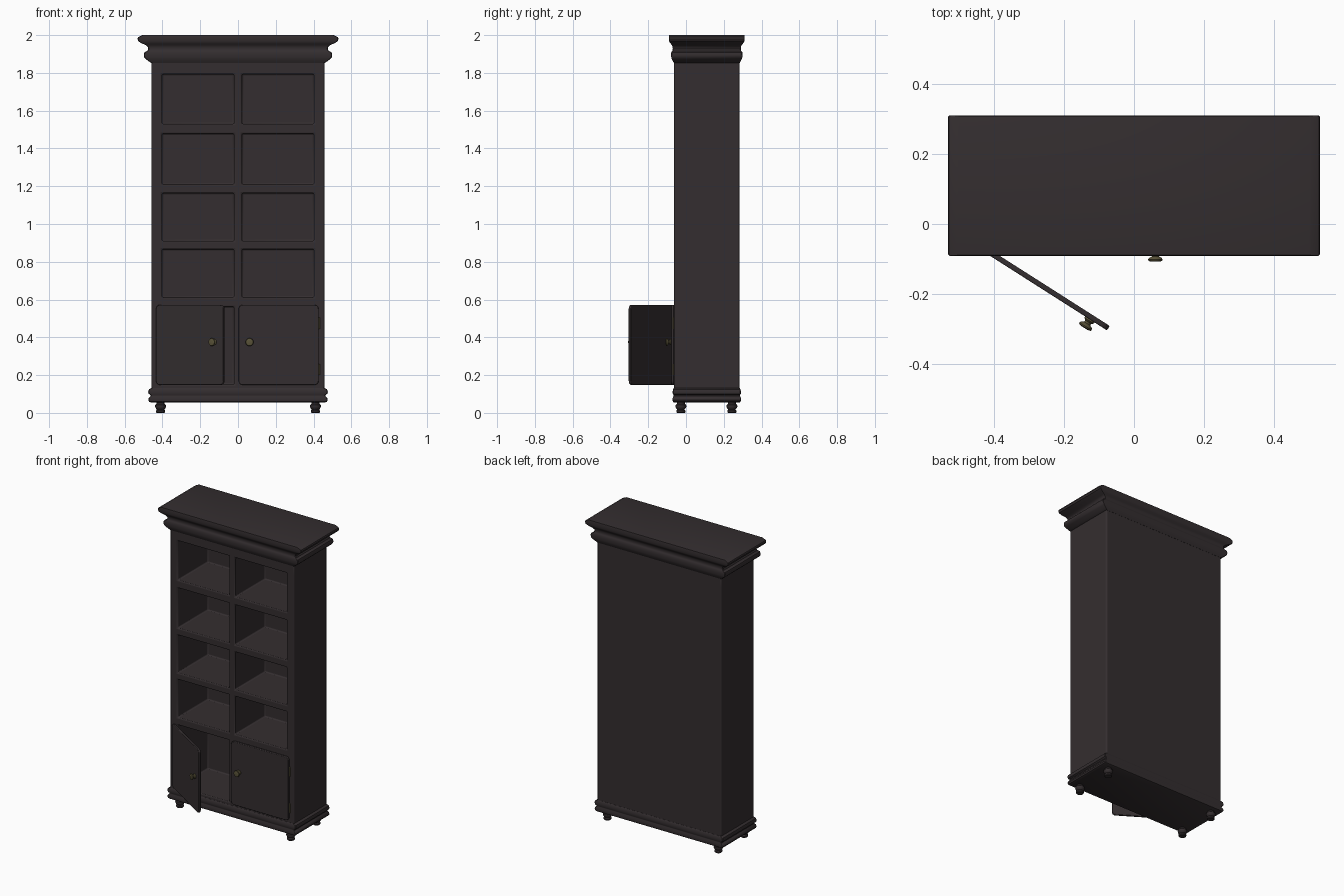
import bpy, bmesh, math
from mathutils import Matrix

if "Cube" in bpy.data.objects:
    bpy.data.objects.remove(bpy.data.objects["Cube"])

CY = 0.11                      # depth centre of the carcass
FRONT, BACK = -0.063, 0.283


def material(name, colour):
    m = bpy.data.materials.new(name)
    m.diffuse_color = (*colour, 1)
    m.use_nodes = True
    m.node_tree.nodes["Principled BSDF"].inputs["Base Color"].default_value = m.diffuse_color
    return m


WOOD = material("dark_wood", (0.034, 0.027, 0.029))
BRASS = material("aged_brass", (0.10, 0.085, 0.04))


def finish(bm, name, mat, matrix=Matrix(), bevel=0, segments=2):
    bmesh.ops.recalc_face_normals(bm, faces=bm.faces)
    me = bpy.data.meshes.new(name)
    bm.to_mesh(me)
    bm.free()
    me.materials.append(mat)
    ob = bpy.data.objects.new(name, me)
    bpy.context.collection.objects.link(ob)
    ob.matrix_world = matrix
    if bevel:
        b = ob.modifiers.new("Bevel", 'BEVEL')
        b.width, b.segments, b.limit_method = bevel, segments, 'ANGLE'
    bpy.ops.object.select_all(action='DESELECT')
    ob.select_set(True)
    bpy.context.view_layer.objects.active = ob
    bpy.ops.object.shade_smooth_by_angle(angle=math.radians(35))
    return ob


def loft(bm, rings):
    """Skin a stack of closed rings and cap both ends."""
    loops = [[bm.verts.new(p) for p in ring] for ring in rings]
    for a, b in zip(loops, loops[1:]):
        n = len(a)
        for i in range(n):
            bm.faces.new((a[i], a[(i + 1) % n], b[(i + 1) % n], b[i]))
    bm.faces.new(loops[0])
    bm.faces.new(loops[-1])


def moulding(name, profile):
    """Rectangular moulding; profile rows are half width, half depth, z."""
    c = 0.004
    bm = bmesh.new()
    loft(bm, [[(x, CY + y, z) for x, y in (
        (-hx + c, -hy), (hx - c, -hy), (hx, -hy + c), (hx, hy - c),
        (hx - c, hy), (-hx + c, hy), (-hx, hy - c), (-hx, -hy + c))]
        for hx, hy, z in profile])
    return finish(bm, name, WOOD)


def lathe(name, profile, mat, matrix, n=20):
    bm = bmesh.new()
    loft(bm, [[(r * math.cos(2 * math.pi * i / n), r * math.sin(2 * math.pi * i / n), z)
               for i in range(n)] for r, z in profile])
    return finish(bm, name, mat, matrix)


# Carcass: gridded front with recessed compartments
xs = [-0.458, -0.402, -0.021, 0.021, 0.402, 0.458]
zs = [0.10, 0.15, 0.562, 0.612, 0.866, 0.91, 1.163, 1.21, 1.478, 1.53, 1.793, 1.88]
bm = bmesh.new()
grid = [[bm.verts.new((x, FRONT, z)) for x in xs] for z in zs]
for j in range(len(zs) - 1):
    for i in range(len(xs) - 1):
        quad = [grid[j][i], grid[j][i + 1], grid[j + 1][i + 1], grid[j + 1][i]]
        if i % 2 and j % 2:
            deep = [bm.verts.new((v.co.x, BACK - 0.03, v.co.z)) for v in quad]
            for k in range(4):
                bm.faces.new((quad[k], quad[(k + 1) % 4], deep[(k + 1) % 4], deep[k]))
            bm.faces.new(deep)
        else:
            bm.faces.new(quad)
rim = grid[0] + [r[-1] for r in grid[1:]] + grid[-1][-2::-1] + [r[0] for r in grid[-2:0:-1]]
rear = [bm.verts.new((v.co.x, BACK, v.co.z)) for v in rim]
for k in range(len(rim)):
    m = (k + 1) % len(rim)
    bm.faces.new((rim[k], rim[m], rear[m], rear[k]))
bm.faces.new(rear)
finish(bm, "carcass", WOOD, bevel=0.007)

# Cornice and plinth
moulding("cornice", [
    (0.458, 0.174, 1.852), (0.468, 0.177, 1.858), (0.488, 0.185, 1.873), (0.497, 0.188, 1.883),
    (0.499, 0.189, 1.897), (0.495, 0.188, 1.909), (0.480, 0.182, 1.917), (0.475, 0.180, 1.927),
    (0.478, 0.181, 1.938), (0.490, 0.185, 1.948), (0.512, 0.193, 1.957), (0.528, 0.200, 1.968),
    (0.532, 0.201, 1.980), (0.529, 0.201, 1.989), (0.506, 0.199, 2.0)])
moulding("plinth", [
    (0.460, 0.174, 0.055), (0.470, 0.179, 0.059), (0.475, 0.181, 0.068), (0.472, 0.180, 0.080),
    (0.463, 0.176, 0.089), (0.463, 0.176, 0.094), (0.473, 0.180, 0.101), (0.476, 0.181, 0.112),
    (0.472, 0.179, 0.124), (0.458, 0.174, 0.132)])

# Turned feet
for x, side in ((-0.41, "left"), (0.41, "right")):
    for y, end in ((-0.027, "front"), (0.243, "back")):
        lathe(f"{end}_{side}_foot",
              [(0.020, 0), (0.024, 0.004), (0.024, 0.012), (0.019, 0.018), (0.025, 0.024),
               (0.029, 0.032), (0.028, 0.042), (0.021, 0.048), (0.021, 0.06)],
              WOOD, Matrix.Translation((x, y, 0)))

# Doors with knobs and hinges; each is built from its hinge edge
W, Z0, Z1, T, R = 0.424, 0.148, 0.572, 0.015, 0.022
for s, side, angle in ((1, "left", -32.5), (-1, "right", 0)):
    place = (Matrix.Translation((-0.427 * s, FRONT - 0.001, 0))
             @ Matrix.Rotation(math.radians(angle), 4, 'Z'))
    outline = []
    for cx, cz, start in ((W - R, Z1 - R, 0), (R, Z1 - R, 90), (R, Z0 + R, 180), (W - R, Z0 + R, 270)):
        for k in range(5):
            a = math.radians(start + k * 22.5)
            outline.append((s * (cx + R * math.cos(a)), cz + R * math.sin(a)))
    bm = bmesh.new()
    loft(bm, [[(x, y, z) for x, z in outline] for y in (0, -T)])
    finish(bm, f"{side}_door", WOOD, place, bevel=0.003)
    lathe(f"{side}_knob",
          [(0.016, 0), (0.016, 0.005), (0.010, 0.010), (0.010, 0.015), (0.018, 0.019),
           (0.021, 0.024), (0.019, 0.028), (0.010, 0.030)], BRASS,
          place @ Matrix.Translation((s * 0.366, -T + 0.001, 0.375))
          @ Matrix.Rotation(math.pi / 2, 4, 'X'))
    for z, level in ((0.23, "lower"), (0.475, "upper")):
        lathe(f"{side}_{level}_hinge", [(0.005, -0.03), (0.005, 0.03)], BRASS,
              Matrix.Translation((-0.43 * s, FRONT - 0.005, z)), n=10)
